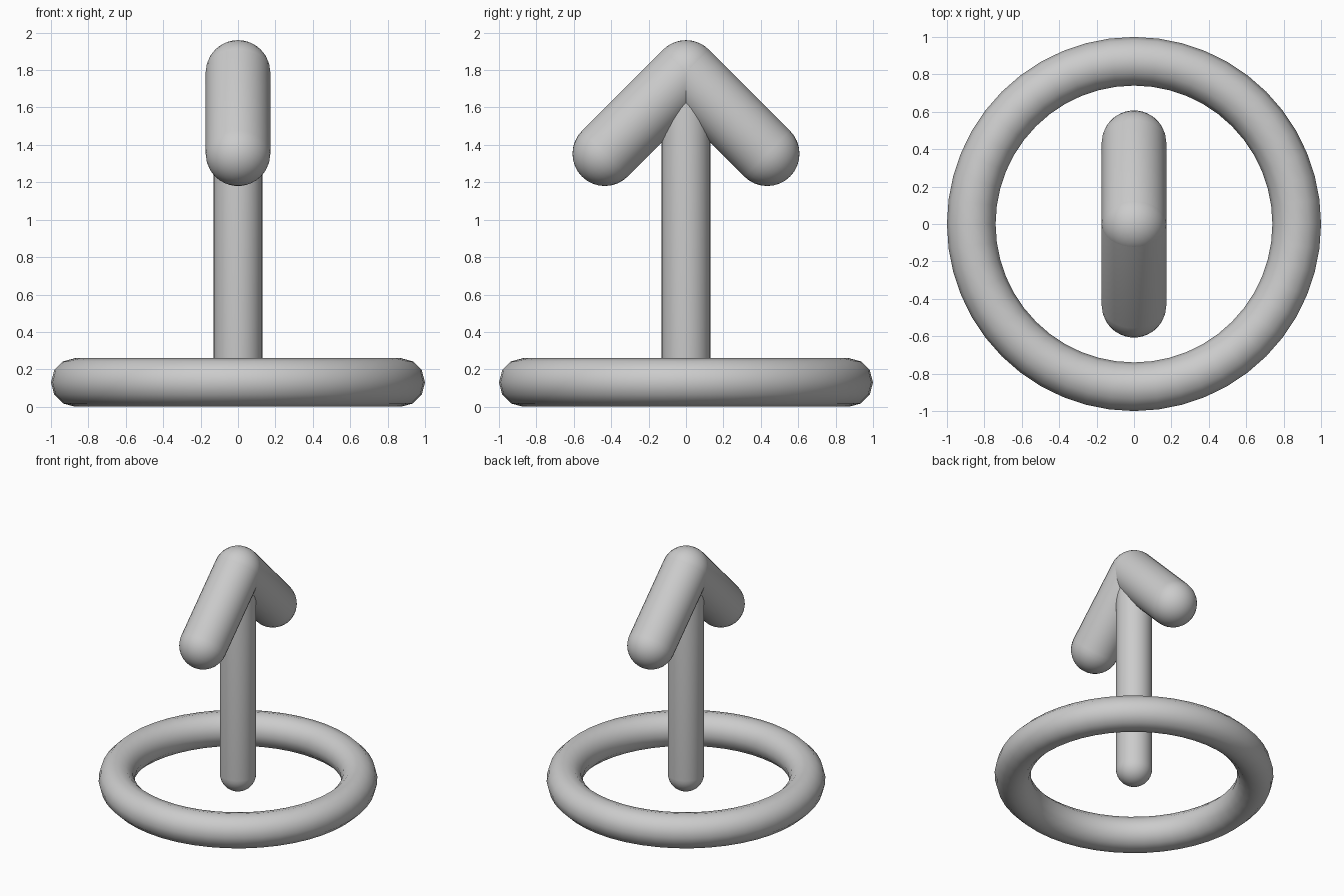
import bpy, bmesh
from math import sin, cos, pi
from mathutils import Vector

if "Cube" in bpy.data.objects:
    bpy.data.objects.remove(bpy.data.objects["Cube"])


def capsule(name, start, end, radius, segments=32, rings=8):
    """Round-ended rod whose end-sphere centres are start and end."""
    start, end = Vector(start), Vector(end)
    axis = end - start
    angles = [-pi / 2 + i * pi / 2 / rings for i in range(rings + 1)]
    profile = [(radius * cos(a), radius * sin(a)) for a in angles]
    profile += [(r, axis.length - z) for r, z in reversed(profile)]

    bm = bmesh.new()
    verts = [bm.verts.new((r, 0, z)) for r, z in profile]
    edges = [bm.edges.new(pair) for pair in zip(verts, verts[1:])]
    bmesh.ops.spin(bm, geom=verts + edges, cent=(0, 0, 0), axis=(0, 0, 1),
                   angle=2 * pi, steps=segments)
    bmesh.ops.remove_doubles(bm, verts=bm.verts, dist=1e-4)
    bmesh.ops.recalc_face_normals(bm, faces=bm.faces)
    for f in bm.faces:
        f.smooth = True

    mesh = bpy.data.meshes.new(name)
    bm.to_mesh(mesh)
    bm.free()
    obj = bpy.data.objects.new(name, mesh)
    obj.location = start
    obj.rotation_euler = axis.to_track_quat('Z', 'Y').to_euler()
    bpy.context.collection.objects.link(obj)
    return obj


# Ring lying on the ground
bpy.ops.mesh.primitive_torus_add(major_radius=0.87, minor_radius=0.13,
                                 major_segments=48, minor_segments=12,
                                 location=(0, 0, 0.13))
ring = bpy.context.object
ring.name = "base_ring"
bpy.ops.object.shade_smooth()

# Upright shaft, floating in the middle of the ring
capsule("arrow_shaft", (0, 0, 0.175), (0, 0, 1.75), 0.13)

# Two sloping arms of the arrow head, meeting at the tip
for name, side in (("front_arm", -1), ("back_arm", 1)):
    capsule(name, (0, side * 0.434, 1.353), (0, 0, 1.787), 0.173)
